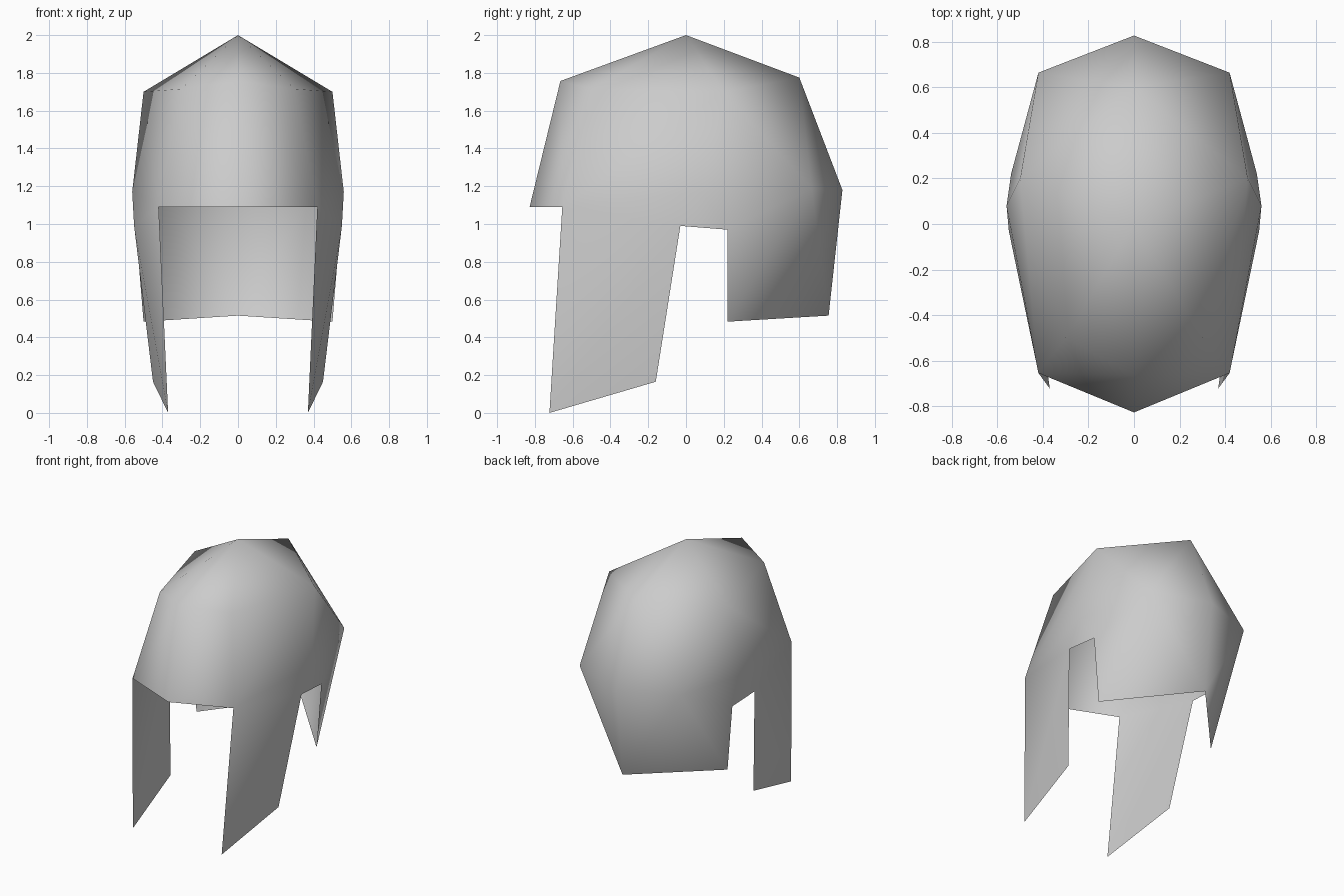
import bpy
import bmesh

cube = bpy.data.objects.get("Cube")
if cube:
    bpy.data.objects.remove(cube, do_unlink=True)

# Single plain metal colour
metal = bpy.data.materials.new("light grey metal")
metal.use_nodes = True
grey = (0.6, 0.6, 0.6, 1)
metal.diffuse_color = grey
for node in metal.node_tree.nodes:
    if node.type == 'BSDF_PRINCIPLED':
        node.inputs["Base Color"].default_value = grey

# Key points of the left half of the helmet
points = {
    "crown": (0, 0, 2),
    "forehead": (0, -0.665, 1.757),
    "temple": (0.3, -0.5, 1.715),
    "upper_side": (0.5, 0.2, 1.7),
    "upper_back": (0, 0.6, 1.775),
    "brow": (0, -0.828, 1.09),
    "brow_corner": (0.42, -0.655, 1.09),
    "side": (0.56, 0.08, 1.17),
    "back_corner": (0.42, 0.665, 1.19),
    "back": (0, 0.828, 1.18),
    "ear_front": (0.55, -0.03, 0.99),
    "ear_back": (0.54, 0.22, 0.97),
    "cheek_tip": (0.37, -0.723, 0),
    "cheek_heel": (0.45, -0.16, 0.165),
    "neck_corner": (0.5, 0.22, 0.483),
    "neck": (0, 0.755, 0.515),
}

# Panels joining those points
panels = [
    # dome
    "crown forehead temple", "crown temple upper_side", "crown upper_side upper_back",
    # front and sides
    "forehead brow brow_corner", "forehead brow_corner temple",
    "temple brow_corner upper_side", "upper_side brow_corner side",
    "upper_side side back_corner", "upper_side back_corner upper_back",
    "upper_back back_corner back",
    # ear opening
    "brow_corner ear_front side", "side ear_front ear_back", "side ear_back back_corner",
    # cheek guard
    "brow_corner cheek_tip ear_front", "cheek_tip cheek_heel ear_front",
    # neck guard
    "back_corner ear_back neck_corner", "back_corner neck_corner neck",
    "back_corner neck back",
]

bm = bmesh.new()
verts = {name: bm.verts.new(co) for name, co in points.items()}
for panel in panels:
    bm.faces.new([verts[name] for name in panel.split()])

# Mirror to the right half and weld the centre line
bmesh.ops.mirror(bm, geom=bm.verts[:] + bm.edges[:] + bm.faces[:],
                 axis='X', merge_dist=0.001)
bmesh.ops.remove_doubles(bm, verts=bm.verts[:], dist=0.001)
bmesh.ops.recalc_face_normals(bm, faces=bm.faces[:])
bm.normal_update()
top = max(bm.faces, key=lambda f: f.calc_center_median().z)
if top.normal.z < 0:
    bmesh.ops.reverse_faces(bm, faces=bm.faces[:])

# The shell is one smooth thin sheet
for face in bm.faces:
    face.smooth = True

mesh = bpy.data.meshes.new("helmet_shell")
bm.to_mesh(mesh)
bm.free()
mesh.materials.append(metal)
helmet = bpy.data.objects.new("helmet_shell", mesh)
bpy.context.collection.objects.link(helmet)
